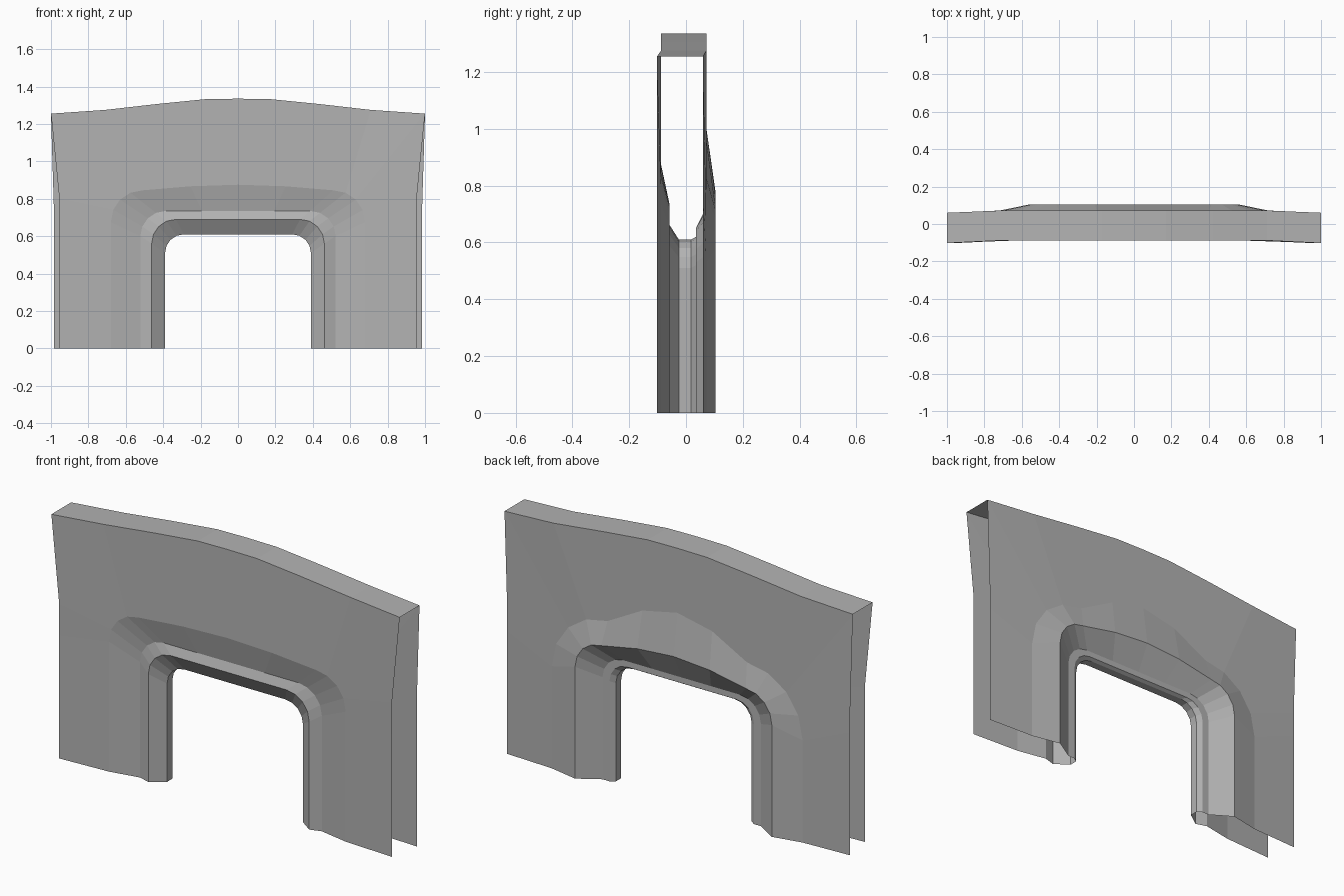
import bpy, bmesh, math

if "Cube" in bpy.data.objects:
    bpy.data.objects.remove(bpy.data.objects["Cube"])

def mirror(half):
    # right half runs from the foot up to the centre; add the left half
    return half + [(-x, y, z) for x, y, z in reversed(half[:-1])]

def arch(w, h, r, y, crown=0.0):
    # inverted U: leg, rounded corner, slightly crowned top
    half = [(w, y, 0.0)]
    for k in range(5):
        a = math.radians(22.5 * k)
        half.append((w - r + r * math.cos(a), y, h - r + r * math.sin(a)))
    half.append(((w - r) * 0.5, y, h + crown * 0.72))
    half.append((0.0, y, h + crown))
    return mirror(half)

def border(edge, y_mid, y_end, kink):
    # outer outline of one wall sheet
    half = [(edge, y_end, 0), (edge, y_end, 0.64), (edge, y_end, kink),
            (1.0, y_end, 1.255), (0.71, y_mid, 1.275), (0.42, y_mid, 1.308),
            (0.17, y_mid, 1.333), (0, y_mid, 1.335)]
    return mirror(half)

rings = [
    border(0.955, -0.088, -0.102, 0.80),           # front sheet outline
    arch(0.68, 0.845, 0.17, -0.088, 0.03),         # front recess start
    arch(0.522, 0.735, 0.135, -0.058),             # front lip
    arch(0.462, 0.69, 0.13, -0.076),
    arch(0.39, 0.61, 0.10, -0.025),                # opening
    arch(0.39, 0.61, 0.10, 0.018),
    arch(0.415, 0.62, 0.10, 0.035),                # back step
    arch(0.455, 0.65, 0.12, 0.035),
    arch(0.565, 0.73, 0.15, 0.103, 0.055),         # back raised surround
    arch(0.72, 0.85, 0.32, 0.072, 0.15),
    border(0.985, 0.072, 0.06, 0.77),              # back sheet outline
]

bm = bmesh.new()
grid = [[bm.verts.new(p) for p in ring] for ring in rings]
n = len(rings[0])

def bridge(a, b, start, end):
    for j in range(start, end):
        bm.faces.new((a[j], a[j + 1], b[j + 1], b[j]))

for a, b in zip(grid, grid[1:]):
    bridge(a, b, 0, n - 1)
# closed top strip between the sheets; sides and feet stay open
bridge(grid[-1], grid[0], 3, n - 4)

mesh = bpy.data.meshes.new("arched_wall")
bm.to_mesh(mesh)
bm.free()
wall = bpy.data.objects.new("arched_wall", mesh)
bpy.context.collection.objects.link(wall)

mat = bpy.data.materials.new("plain_grey")
mat.diffuse_color = (0.45, 0.45, 0.45, 1)
mat.use_nodes = True
mat.node_tree.nodes["Principled BSDF"].inputs["Base Color"].default_value = mat.diffuse_color
mesh.materials.append(mat)
